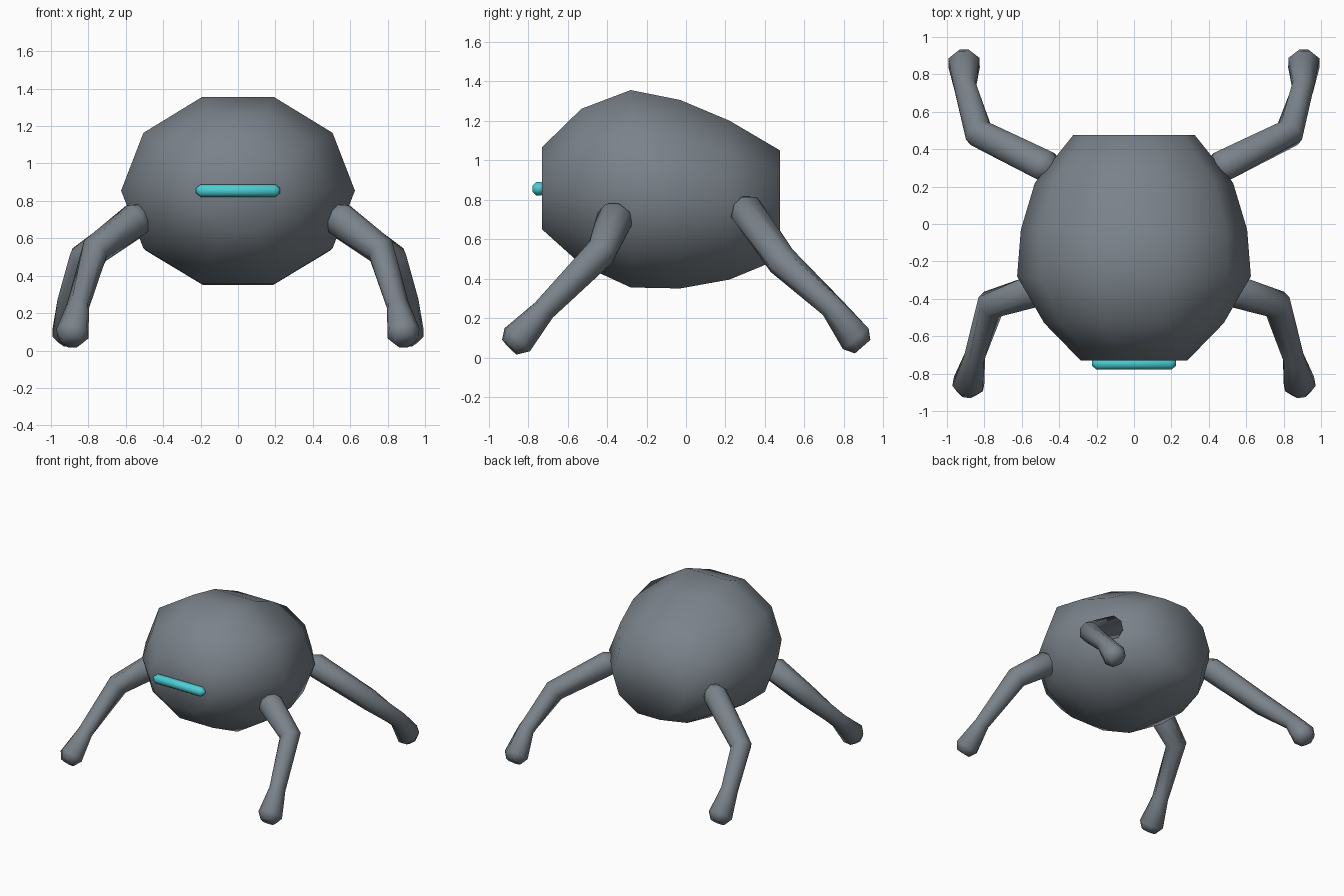
import bpy, bmesh, math
from mathutils import Vector

if "Cube" in bpy.data.objects:
    bpy.data.objects.remove(bpy.data.objects["Cube"])


def material(name, rgb):
    m = bpy.data.materials.new(name)
    m.diffuse_color = (*rgb, 1)
    m.use_nodes = True
    m.node_tree.nodes["Principled BSDF"].inputs["Base Color"].default_value = m.diffuse_color
    return m


grey = material("steel grey", (0.195, 0.225, 0.255))
cyan = material("bright cyan", (0.07, 0.62, 0.66))


def loft(name, rings, mat):
    """Skin a list of vertex rings, close both ends and shade smooth."""
    bm = bmesh.new()
    loops = [[bm.verts.new(p) for p in ring] for ring in rings]
    n = len(loops[0])
    for a, b in zip(loops, loops[1:]):
        for i in range(n):
            j = (i + 1) % n
            bm.faces.new((a[i], a[j], b[j], b[i]))
    bm.faces.new(loops[0])
    bm.faces.new(loops[-1])
    bmesh.ops.recalc_face_normals(bm, faces=bm.faces)
    for f in bm.faces:
        f.smooth = True
    me = bpy.data.meshes.new(name)
    bm.to_mesh(me)
    bm.free()
    me.materials.append(mat)
    ob = bpy.data.objects.new(name, me)
    bpy.context.collection.objects.link(ob)
    return ob


def tube(name, path, sides, mat):
    """Round tube through (point, radius) pairs, with mitred rings."""
    pts = [Vector(p) for p, r in path]
    rings = []
    for k, (p, r) in enumerate(path):
        t = Vector()
        if k > 0:
            t += (pts[k] - pts[k - 1]).normalized()
        if k < len(pts) - 1:
            t += (pts[k + 1] - pts[k]).normalized()
        t.normalize()
        u = t.cross(Vector((0, 0, 1))).normalized()
        v = u.cross(t)
        rings.append([pts[k] + r * (math.cos(a) * u + math.sin(a) * v)
                      for a in (math.tau * (i + 0.5) / sides for i in range(sides))])
    return loft(name, rings, mat)


# Ten-sided barrel body: y, half width, top z, bottom z
sections = [(-0.73, 0.285, 1.065, 0.65), (-0.53, 0.48, 1.26, 0.47),
            (-0.28, 0.625, 1.355, 0.355), (-0.03, 0.605, 1.305, 0.35),
            (0.22, 0.53, 1.20, 0.395), (0.475, 0.325, 1.05, 0.50)]
body = []
for y, w, top, low in sections:
    h = (top - low) / 2 / math.sin(math.radians(72))
    body.append([(w * math.cos(a), y, (top + low) / 2 + h * math.sin(a))
                 for a in (math.tau * i / 10 for i in range(10))])
loft("body", body, grey)

# Light bar on the front
tube("light_bar", [((-0.225, -0.745, 0.855), 0.014), ((-0.2, -0.745, 0.855), 0.036),
                   ((0.2, -0.745, 0.855), 0.036), ((0.225, -0.745, 0.855), 0.014)], 8, cyan)

# Bent legs: hip, knee, ankle, foot with chamfered ends, mirrored left and right
legs = {
    "front_leg": [((0.495, -0.345, 0.735), 0.06), ((0.54, -0.36, 0.705), 0.093),
                  ((0.765, -0.43, 0.535), 0.08), ((0.855, -0.72, 0.24), 0.06),
                  ((0.885, -0.855, 0.09), 0.09), ((0.89, -0.893, 0.053), 0.056)],
    "rear_leg": [((0.43, 0.285, 0.765), 0.06), ((0.475, 0.31, 0.74), 0.09),
                 ((0.83, 0.485, 0.49), 0.08), ((0.905, 0.74, 0.255), 0.063),
                 ((0.908, 0.86, 0.095), 0.09), ((0.908, 0.895, 0.055), 0.056)],
}
for name, path in legs.items():
    for side, s in (("right", 1), ("left", -1)):
        tube(f"{name}_{side}", [((s * x, y, z), r) for (x, y, z), r in path], 8, grey)
